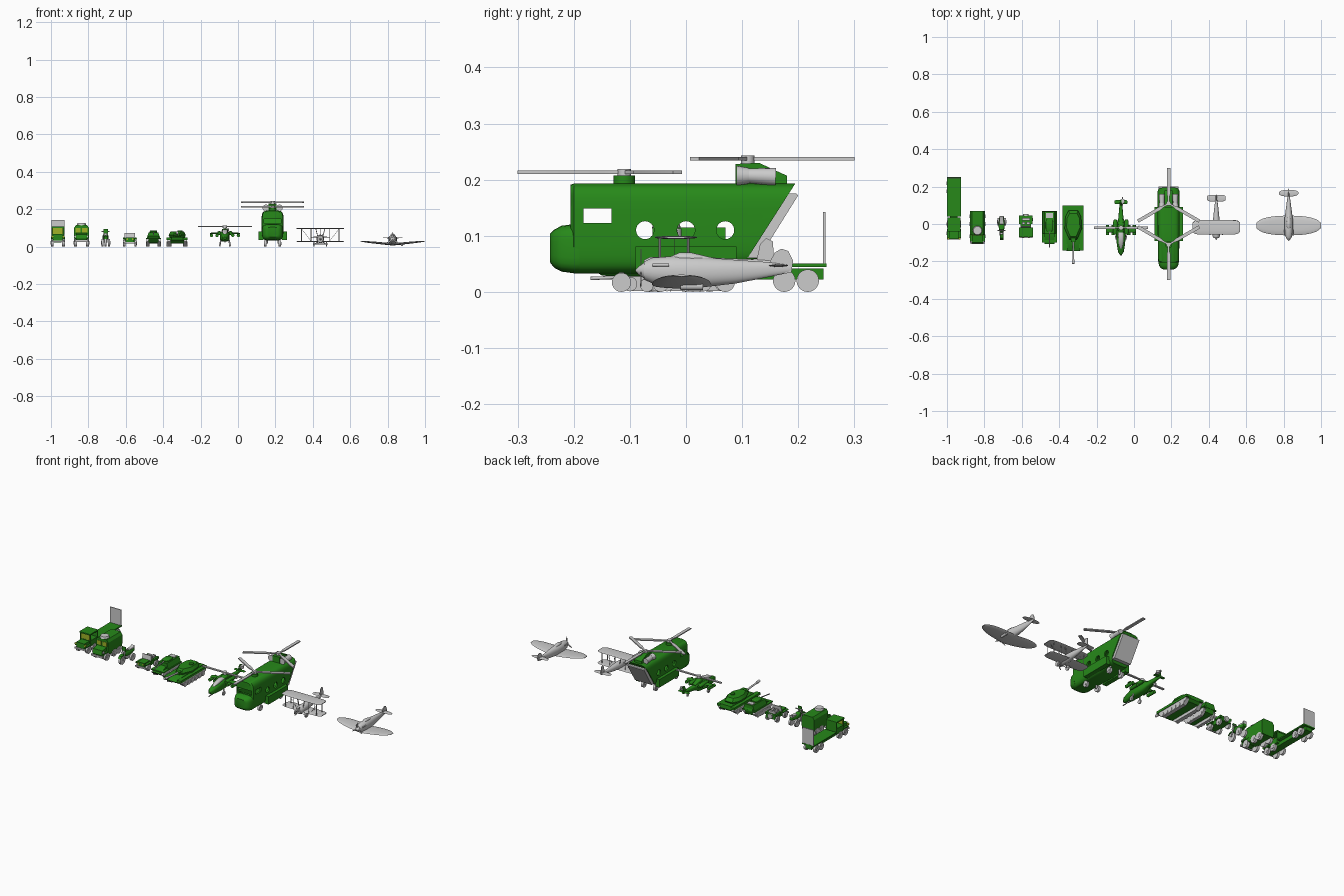
import bpy, bmesh, math
from mathutils import Vector, Matrix

def material(name, rgb):
    m = bpy.data.materials.new(name)
    m.diffuse_color = (*rgb, 1)
    return m

GREEN = material("green", (0.02, 0.25, 0.01))
GLASS = material("yellow_glass", (0.35, 0.45, 0.02))
OX = 0.0      # x position of the vehicle being built
PRE = ""      # name of the vehicle being built

def finish(name, bm, mat=None):
    bmesh.ops.recalc_face_normals(bm, faces=bm.faces)
    me = bpy.data.meshes.new(PRE + name)
    bm.to_mesh(me)
    bm.free()
    ob = bpy.data.objects.new(PRE + name, me)
    ob.location.x = OX
    bpy.context.collection.objects.link(ob)
    if mat:
        me.materials.append(mat)
    return ob

def skin(name, rings, mat=None):
    bm = bmesh.new()
    vs = [[bm.verts.new(p) for p in r] for r in rings]
    n = len(vs[0])
    for a, b in zip(vs, vs[1:]):
        for i in range(n):
            bm.faces.new((a[i], a[(i + 1) % n], b[(i + 1) % n], b[i]))
    bm.faces.new(vs[0])
    bm.faces.new(vs[-1])
    return finish(name, bm, mat)

def box(name, x, y, z, mat=None):
    return skin(name, [[(x[0], y[0], h), (x[1], y[0], h), (x[1], y[1], h), (x[0], y[1], h)] for h in z], mat)

def prism(name, pts, a, b, axis="X", mat=None):
    f = {"X": lambda p, t: (t, *p), "Y": lambda p, t: (p[0], t, p[1]), "Z": lambda p, t: (*p, t)}[axis]
    return skin(name, [[f(p, t) for p in pts] for t in (a, b)], mat)

def rod(name, p, q, r, mat=None, r2=None, seg=16):
    p, q = Vector(p), Vector(q)
    bm = bmesh.new()
    m = Matrix.Translation((p + q) / 2) @ (q - p).to_track_quat("Z", "Y").to_matrix().to_4x4()
    bmesh.ops.create_cone(bm, cap_ends=True, segments=seg, radius1=r, radius2=r if r2 is None else r2,
                          depth=(q - p).length, matrix=m)
    return finish(name, bm, mat)

def loft(name, secs, mat=None, p=2, n=24):
    # sections: y, centre z, half width, half height, optional lean
    rings = []
    for s in secs:
        y, z, w, h = s[:4]
        lean = s[4] if len(s) > 4 else 0
        ring = []
        for i in range(n):
            a = 2 * math.pi * (i + .5) / n
            c, d = math.cos(a), math.sin(a)
            dz = h * math.copysign(abs(d) ** (2 / p), d)
            ring.append((w * math.copysign(abs(c) ** (2 / p), c), y + lean * dz, z + dz))
        rings.append(ring)
    return skin(name, rings, mat)

def wing(name, half, chord, y, z, rise=0.0, thick=.008, p=2.0, mat=None):
    rings = []
    for i in range(25):
        t = -math.cos(math.pi * (i + .3) / 24.6)
        k = max(.05, (1 - abs(t) ** p)) ** (1 / p)
        rings.append([(t * half, y + chord / 2 * k * math.cos(a), z + rise * abs(t) + thick / 2 * k * math.sin(a))
                      for a in [j * math.pi / 6 for j in range(12)]])
    return skin(name, rings, mat)

def wheels(x, ys, r, w, name="wheel"):
    for s in (-1, 1):
        for y in ys:
            rod(name, (s * (x - w), y, r), (s * x, y, r), r, seg=24)
            rod(name + "_hub", (s * (x - w), y, r), (s * (x + .002), y, r), r * .45, seg=12)

def rotor(name, c, length, angles, w, root=.005):
    rod(name + "_hub", (c[0], c[1], c[2] - .008), (c[0], c[1], c[2] + .006), .012)
    for a in angles:
        ob = prism(name + "_blade", [(0, -root), (length * .2, -root), (length * .25, -w), (length, -w),
                   (length, w), (length * .25, w), (length * .2, root), (0, root)], -.003, .003, "Z")
        ob.location = (OX + c[0], c[1], c[2])
        ob.rotation_euler.z = math.radians(a)

def cut(ob, cutters):
    bpy.context.view_layer.objects.active = ob
    for c in cutters:
        m = ob.modifiers.new("cut", "BOOLEAN")
        m.operation, m.solver, m.object = "DIFFERENCE", "EXACT", c
        bpy.ops.object.modifier_apply(modifier=m.name)
        bpy.data.objects.remove(c)

def propeller(y, z, r, angles):
    for a in angles:
        t = math.radians(a)
        d, e = Vector((math.cos(t), 0, math.sin(t))), Vector((-math.sin(t), 0, math.cos(t)))
        c = Vector((0, y, z))
        pts = [c + d * r * k + e * w * s for k, w, s in
               ((.1, .002, 1), (.6, .004, 1), (1, .001, 1), (1, .001, -1), (.6, .004, -1), (.1, .002, -1))]
        skin("propeller_blade", [[p + Vector((0, o, 0)) for p in pts] for o in (-.001, .001)])

def tracks(x, w, y0, y1, h):
    for s in (-1, 1):
        a, b = s * (x - w), s * x
        prism("track", [(y0, h * .65), (y0 + .03, .002), (y1 - .03, .002), (y1, h * .65), (y1 - .01, h), (y0 + .01, h)], a, b)
        for i in range(6):
            y = y0 + .03 + (y1 - y0 - .06) * i / 5
            rod("road_wheel", (b, y, .014), (b + s * .003, y, .014), .013)

# Flatbed truck with raised ramp
OX, PRE = -.963, "flatbed_"
wheels(.037, (-.05, .0, .175, .217), .02, .014)
box("chassis", (-.02, .02), (-.075, .245), (.022, .042), GREEN)
box("bed", (-.037, .037), (.04, .25), (.044, .051), GREEN)
box("ramp", (-.035, .035), (.244, .249), (.051, .142))
box("hood", (-.026, .026), (-.08, -.03), (.03, .064), GREEN)
box("cab", (-.034, .034), (-.035, .033), (.035, .068), GREEN)
box("roof", (-.035, .035), (-.04, .035), (.1, .107), GREEN)
box("windshield", (-.028, .028), (-.034, -.031), (.068, .1), GLASS)
box("cab_back", (-.034, .034), (.028, .033), (.068, .1), GREEN)
box("front_bumper", (-.036, .036), (-.084, -.078), (.025, .034))
for s in (-1, 1):
    box("fender", sorted((s * .024, s * .037)), (-.076, -.026), (.041, .047), GREEN)
    rod("cab_pillar", (s * .032, -.033, .066), (s * .032, -.033, .102), .003, GREEN)
    rod("headlamp", (s * .03, -.082, .053), (s * .03, -.072, .053), .006, GLASS)

# Box truck with roof hatch
OX, PRE = -.837, "box_truck_"
wheels(.04, (-.065, .0, .042), .021, .015)
prism("body", [(-.035, .025), (.035, .025), (.04, .05), (.04, .1), (.03, .115), (-.03, .115), (-.04, .1), (-.04, .05)],
      -.06, .07, "Y", GREEN)
prism("nose", [(-.06, .03), (-.1, .03), (-.105, .04), (-.1, .066), (-.06, .072)], -.03, .03, "X", GREEN)
rod("roof_hatch", (0, -.035, .113), (0, -.035, .126), .026, r2=.022, seg=24)
box("bumper", (-.038, .038), (-.108, -.1), (.025, .035))
for s in (-1, 1):
    box("fender", sorted((s * .025, s * .04)), (-.095, -.04), (.044, .05), GREEN)
    box("windshield", sorted((s * .004, s * .032)), (-.062, -.058), (.076, .1), GLASS)
    rod("headlamp", (s * .033, -.1, .055), (s * .033, -.09, .055), .006)

# Motor tricycle
OX, PRE = -.708, "tricycle_"
wheels(.023, (.012,), .021, .011)
rod("front_wheel", (-.006, -.06, .024), (.006, -.06, .024), .024, seg=24)
loft("body", [(-.045, .05, .006, .008), (-.03, .053, .014, .016), (.0, .05, .017, .014), (.04, .052, .012, .008)], GREEN, 3)
prism("seat", [(-.005, .06), (.04, .06), (.042, .075), (.03, .068), (0, .067)], -.01, .01)
prism("front_fender", [(-.085, .04), (-.075, .052), (-.055, .056), (-.04, .05), (-.055, .05), (-.075, .046)], -.009, .009, "X", GREEN)
for s in (-1, 1):
    rod("fork", (s * .008, -.06, .024), (s * .008, -.038, .078), .003)
rod("handlebar", (-.022, -.034, .08), (.022, -.034, .08), .003)
box("wind_shield", (-.012, .012), (-.044, -.04), (.066, .095), GREEN)
rod("headlamp", (0, -.056, .066), (0, -.045, .066), .008)

# Open jeep
OX, PRE = -.578, "jeep_"
wheels(.036, (-.046, .025), .018, .012)
box("tub", (-.028, .028), (-.025, .045), (.02, .046), GREEN)
box("hood", (-.023, .023), (-.07, -.02), (.022, .048), GREEN)
box("bumper", (-.034, .034), (-.076, -.069), (.018, .026))
prism("windshield", [(-.02, .046), (-.016, .046), (-.012, .074), (-.016, .074)], -.028, .028)
box("rear_seat", (-.022, .022), (.02, .032), (.046, .058))
rod("spare_wheel", (0, .044, .036), (0, .053, .036), .015)
for s in (-1, 1):
    box("fender", sorted((s * .021, s * .037)), (-.07, -.02), (.038, .043), GREEN)
    box("side", sorted((s * .025, s * .036)), (.0, .045), (.038, .05), GREEN)
    box("front_seat", sorted((s * .004, s * .022)), (-.002, .01), (.046, .062))
    rod("headlamp", (s * .015, -.073, .04), (s * .015, -.068, .04), .005, GLASS)

# Armoured carrier
OX, PRE = -.452, "carrier_"
tracks(.038, .016, -.1, .066, .042)
prism("hull", [(-.1, .025), (-.108, .036), (-.06, .058), (.065, .058), (.07, .045), (.06, .018), (-.08, .018)], -.026, .026, "X", GREEN)
box("deck", (-.041, .041), (-.1, .07), (.04, .046), GREEN)
prism("cabin", [(-.036, .046), (.036, .046), (.026, .075), (-.026, .075)], -.05, .066, "Y", GREEN)
loft("cupola", [(-.04, .078, .012, .004), (-.025, .079, .02, .008), (.01, .079, .02, .008), (.025, .078, .014, .004)], GREEN, 4)
rod("gun", (0, -.03, .078), (0, -.125, .066), .003)
box("rear_hatch", (-.018, .018), (.032, .058), (.075, .079))
for s in (-1, 1):
    box("roof_hatch", sorted((s * .006, s * .022)), (-.048, -.042), (.055, .07))

# Battle tank
OX, PRE = -.325, "tank_"
tracks(.053, .022, -.13, .095, .042)
prism("hull", [(-.12, .018), (-.145, .035), (-.1, .052), (.098, .052), (.1, .03), (.085, .018)], -.035, .035, "X", GREEN)
for s in (-1, 1):
    box("skirt", sorted((s * .03, s * .056)), (-.143, .1), (.036, .049), GREEN)
outline = [(-.02, -.085), (.02, -.085), (.046, -.025), (.042, .04), (.025, .072), (-.025, .072), (-.042, .04), (-.046, -.025)]
skin("turret", [[(x * k, y * k, z) for x, y in outline] for k, z in ((.88, .049), (1, .062), (.78, .08))], GREEN)
box("mantlet", (-.013, .013), (-.095, -.07), (.056, .072), GREEN)
rod("barrel", (0, -.08, .064), (0, -.212, .075), .005)
rod("muzzle", (0, -.19, .073), (0, -.213, .075), .007)
rod("hatch", (.015, .012, .078), (.015, .012, .086), .013, GREEN)

# Attack helicopter
OX, PRE = -.07, "gunship_"
loft("fuselage", [(-.165, .045, .005, .006), (-.15, .045, .015, .016), (-.11, .05, .022, .023), (-.06, .055, .026, .028),
     (0, .056, .025, .025), (.03, .06, .014, .014), (.1, .065, .008, .009), (.128, .067, .005, .008)], GREEN, 3)
loft("canopy", [(-.13, .062, .006, .006), (-.105, .072, .013, .012), (-.06, .08, .015, .013), (-.03, .076, .012, .008)], None, 3)
loft("rotor_housing", [(-.05, .08, .012, .008), (-.02, .084, .017, .013), (.03, .072, .01, .006)], GREEN, 3)
rod("mast", (0, -.02, .085), (0, -.02, .106), .005)
rotor("rotor", (0, -.02, .107), .145, (0, 180), .006)
prism("tail_fin", [(.095, .065), (.115, .1), (.131, .1), (.127, .06)], -.003, .003, "X", GREEN)
wing("tailplane", .034, .022, .117, .068, 0, .005, 6, GREEN)
rotor("tail_rotor", (.009, .122, .09), .022, (90, 270), .003, .002)
wing("stub_wing", .08, .032, -.03, .071, 0, .007, 8, GREEN)
rod("nose_gun", (0, -.12, .026), (0, -.17, .024), .003)
wheels(.03, (-.07,), .012, .007)
rod("tail_wheel", (-.003, .085, .038), (.003, .085, .038), .008)
for s in (-1, 1):
    rod("wheel_leg", (s * .02, -.06, .045), (s * .026, -.07, .012), .004)
    loft("engine", [(-.055, .072, .008, .008), (-.045, .072, .012, .011), (.01, .072, .012, .01), (.025, .07, .007, .007)], GREEN).location.x += s * .03
    for x in (.042, .072):
        rod("rocket_pod", (s * x, -.06, .06), (s * x, -.005, .06), .009, GREEN)

# Tandem-rotor transport helicopter
OX, PRE = .185, "transport_"
body = loft("body", [(-.206, .113, .045, .078), (-.2, .113, .056, .08), (.0, .113, .059, .08), (.148, .12, .059, .073, .64)], GREEN, 5, 32)
cut(body, [loft("interior", [(-.198, .113, .046, .073), (.13, .12, .053, .066, .64)], GREEN, 5, 32)]
    + [rod("porthole", (-.1, y, .11), (.1, y, .11), .016, GREEN, seg=24) for y in (-.073, 0, .07)]
    + [box("side_window", (-.1, .1), (-.183, -.133), (.123, .149), GREEN),
       box("front_window", (-.045, .045), (-.22, -.16), (.123, .149), GREEN)])
loft("nose", [(-.242, .078, .03, .026), (-.235, .077, .043, .034), (-.222, .077, .051, .041), (-.2, .077, .056, .044), (-.19, .077, .056, .044)], GREEN, 4)
prism("rear_ramp", [(.197, .175), (.2, .172), (.13, .06), (.105, .06), (.18, .175)], -.054, .054)
for s in (-1, 1):
    box("sponson", sorted((s * .05, s * .076)), (-.09, .09), (.035, .081), GREEN)
    rod("engine", (s * .036, .09, .207), (s * .036, .112, .207), .018, r2=.014)
    rod("exhaust", (s * .036, .11, .207), (s * .036, .16, .205), .013, r2=.016)
wheels(.045, (-.115, .07), .017, .013)
for s in (-1, 1):
    for y in (-.115, .07):
        rod("wheel_leg", (s * .03, y, .017), (s * .03, y, .045), .005)
rod("front_pylon", (0, -.11, .19), (0, -.11, .207), .019, GREEN)
prism("rear_pylon", [(.088, .19), (.088, .228), (.13, .23), (.18, .207), (.18, .19)], -.022, .022, "X", GREEN)
rotor("front_rotor", (0, -.11, .213), .19, (-90, 30, 150), .009)
rotor("rear_rotor", (0, .11, .237), .19, (90, -30, 210), .009)

# Biplane
OX, PRE = .44, "biplane_"
loft("fuselage", [(-.075, .04, .015, .017), (-.065, .04, .02, .022), (0, .042, .02, .022), (.07, .045, .013, .015), (.15, .05, .003, .007)])
rod("spinner", (0, -.073, .04), (0, -.085, .04), .007, r2=.002)
propeller(-.08, .04, .034, (60, 240))
wing("upper_wing", .126, .078, -.018, .097, 0, .006, 6)
wing("lower_wing", .126, .075, -.015, .028, 0, .006, 6)
wing("tailplane", .05, .036, .138, .051, 0, .004, 4)
prism("tail_fin", [(.125, .052), (.132, .085), (.143, .096), (.155, .09), (.157, .045)], -.002, .002)
for s in (-1, 1):
    for y in (-.047, .004):
        for x in (.05, .1):
            rod("wing_strut", (s * x, y, .028), (s * x, y, .096), .002, seg=8)
        rod("centre_strut", (s * .014, y, .055), (s * .024, y, .096), .002, seg=8)
    rod("wheel_strut", (s * .012, -.04, .025), (s * .032, -.045, .014), .002, seg=8)
    rod("wing_wire", (s * .05, -.02, .03), (s * .1, -.02, .095), .0008, seg=6)
wheels(.037, (-.045,), .014, .007)
rod("axle", (-.035, -.045, .014), (.035, -.045, .014), .0018, seg=8)

# Single-wing fighter
OX, PRE = .827, "fighter_"
loft("fuselage", [(-.075, .038, .014, .016), (-.06, .038, .02, .023), (-.02, .036, .023, .028), (.03, .035, .022, .027),
     (.09, .036, .014, .021), (.15, .04, .006, .013), (.188, .042, .002, .007)], None, 2.2)
loft("canopy", [(-.03, .058, .004, .004), (-.012, .061, .011, .009), (.01, .061, .011, .009), (.06, .053, .006, .005)])
loft("spinner", [(-.09, .038, .001, .001), (-.085, .038, .007, .007), (-.075, .038, .013, .014)])
propeller(-.08, .038, .038, (90, 210, 330))
wing("main_wing", .173, .105, -.008, .012, .017, .012, 2.4)
wing("tailplane", .052, .036, .165, .047, 0, .005, 2.4)
prism("tail_fin", [(.145, .045), (.158, .07), (.17, .077), (.182, .073), (.191, .055), (.188, .035), (.175, .032)], -.002, .002)
rod("exhaust_row", (-.022, -.06, .048), (-.022, -.03, .048), .003)
rod("exhaust_row", (.022, -.06, .048), (.022, -.03, .048), .003)
rod("air_scoop", (.05, -.01, .01), (.05, .03, .01), .007)

bpy.ops.object.select_all(action="SELECT")
bpy.context.view_layer.objects.active = body
bpy.ops.object.shade_smooth_by_angle()
